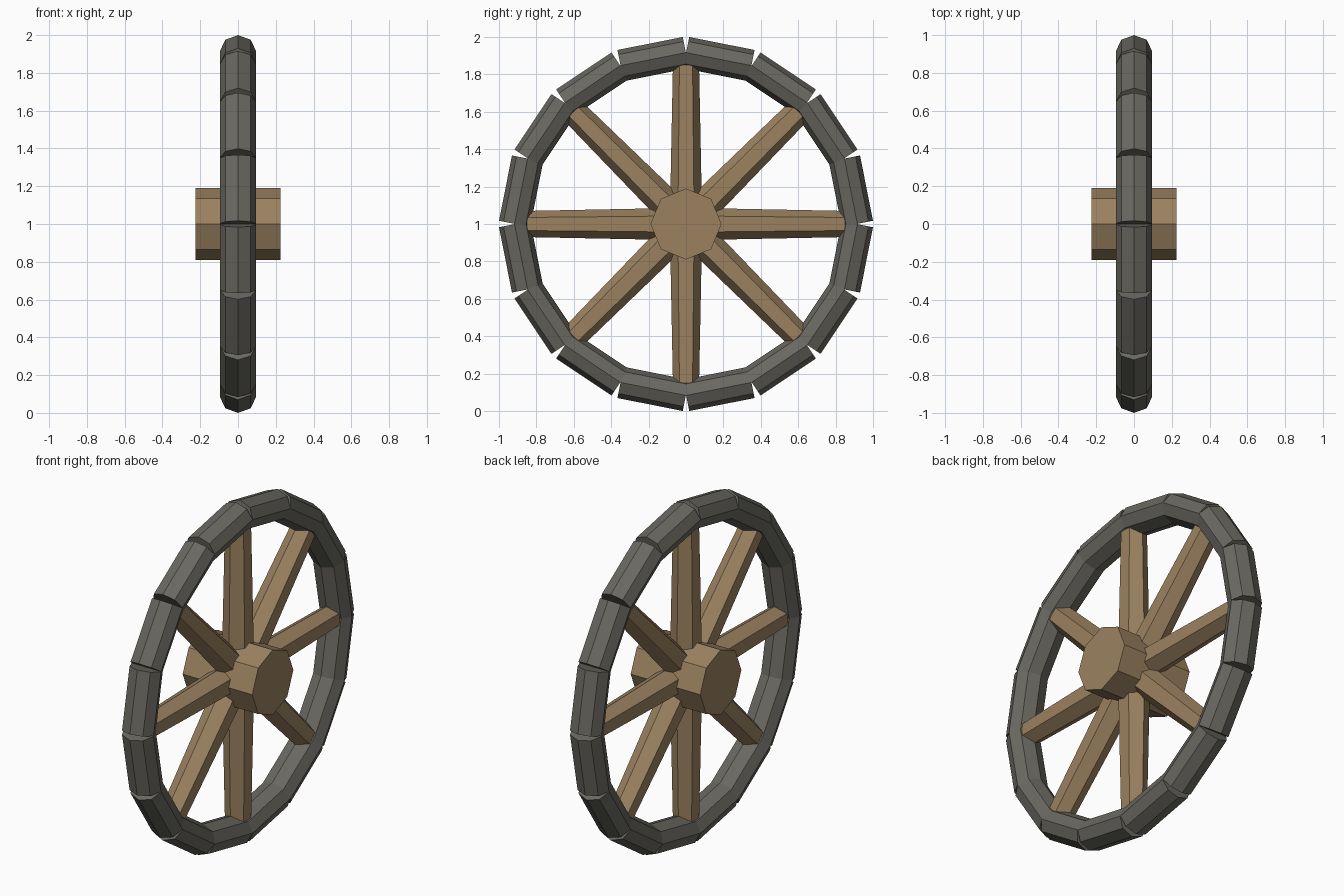
import bpy
import bmesh
from math import pi, radians
from mathutils import Matrix

cube = bpy.data.objects.get("Cube")
if cube:
    bpy.data.objects.remove(cube, do_unlink=True)

CENTRE = Matrix.Translation((0, 0, 1))


def make_material(name, colour):
    mat = bpy.data.materials.new(name)
    mat.use_nodes = True
    mat.diffuse_color = colour
    bsdf = next(n for n in mat.node_tree.nodes if n.type == 'BSDF_PRINCIPLED')
    bsdf.inputs["Base Color"].default_value = colour
    return mat


def prism(name, mat, sides, r1, r2, depth, matrix):
    """Flat-shaded prism along local z, placed by a matrix about the wheel centre."""
    bm = bmesh.new()
    bmesh.ops.create_cone(bm, cap_ends=True, segments=sides, radius1=r1,
                          radius2=r2, depth=depth, matrix=CENTRE @ matrix)
    bmesh.ops.recalc_face_normals(bm, faces=bm.faces)
    mesh = bpy.data.meshes.new(name)
    bm.to_mesh(mesh)
    bm.free()
    mesh.materials.append(mat)
    obj = bpy.data.objects.new(name, mesh)
    bpy.context.collection.objects.link(obj)
    return obj


wood = make_material("brown_wood", (0.33, 0.222, 0.117, 1))
stone = make_material("dark_grey_rim", (0.143, 0.138, 0.119, 1))

# Hub: octagonal axle block across the wheel
prism("hub", wood, 8, 0.19, 0.19, 0.45, Matrix.Rotation(pi / 2, 4, 'Y'))

# Spokes: tapered six-sided bars from the hub into the rim
for i in range(8):
    turn = Matrix.Rotation(radians(45 * i), 4, 'X')
    prism(f"spoke_{i + 1}", wood, 6, 0.085, 0.07, 0.75,
          turn @ Matrix.Translation((0, 0, 0.475)))

# Rim: straight octagonal blocks, overlapping inside and gapped outside
for i in range(16):
    turn = Matrix.Rotation(radians(22.5 * (i + 0.5)), 4, 'X')
    place = Matrix.Translation((0, 0, 0.899)) @ Matrix.Rotation(pi / 2, 4, 'X')
    prism(f"rim_block_{i + 1}", stone, 8, 1, 1, 0.356,
          turn @ place @ Matrix.Diagonal((0.095, 0.085, 1, 1)))
